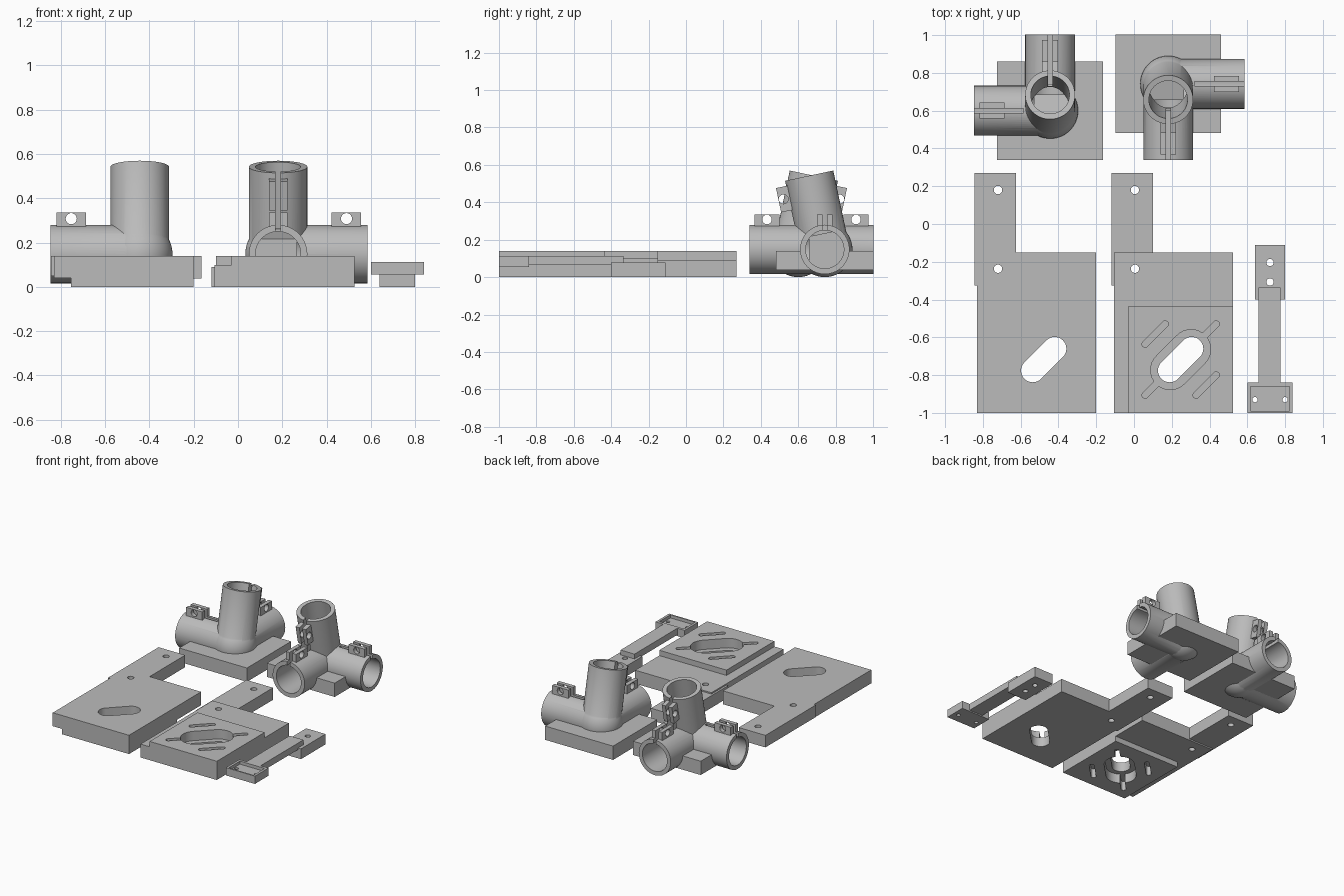
import bpy, bmesh, math
from mathutils import Matrix, Vector

old = bpy.data.objects.get("Cube")
if old:
    bpy.data.objects.remove(old, do_unlink=True)

grey = bpy.data.materials.new("light_grey")
grey.use_nodes = True
COLOUR = (0.5, 0.5, 0.5, 1)
grey.diffuse_color = COLOUR
grey.node_tree.nodes["Principled BSDF"].inputs["Base Color"].default_value = COLOUR


def finish(bm, name):
    bmesh.ops.recalc_face_normals(bm, faces=bm.faces[:])
    me = bpy.data.meshes.new(name)
    bm.to_mesh(me)
    bm.free()
    me.materials.append(grey)
    ob = bpy.data.objects.new(name, me)
    bpy.context.collection.objects.link(ob)
    return ob


def box(lo, hi, name="block", matrix=Matrix()):
    bm = bmesh.new()
    lo, hi = Vector(lo), Vector(hi)
    place = Matrix.Translation((lo + hi) / 2) @ Matrix.Diagonal((hi - lo).to_4d())
    place[3][3] = 1
    bmesh.ops.create_cube(bm, size=1, matrix=matrix @ place)
    return finish(bm, name)


def rod(a, b, r, matrix=Matrix(), segments=64):
    bm = bmesh.new()
    a, b = Vector(a), Vector(b)
    turn = (b - a).to_track_quat('Z', 'Y').to_matrix().to_4x4()
    bmesh.ops.create_cone(bm, cap_ends=True, segments=segments, radius1=r, radius2=r,
                          depth=(b - a).length,
                          matrix=matrix @ Matrix.Translation((a + b) / 2) @ turn)
    return finish(bm, "rod")


def slot(cx, cy, half, r, z0, z1):
    """Rounded slot prism lying along the diagonal."""
    bm = bmesh.new()
    n = 16
    verts = []
    for end in (1, -1):
        for i in range(n + 1):
            t = -math.pi / 4 + math.pi * i / n + (0 if end > 0 else math.pi)
            verts.append(bm.verts.new((cx + end * half + r * math.cos(t),
                                       cy + end * half + r * math.sin(t), z0)))
    face = bm.faces.new(verts)
    top = bmesh.ops.extrude_face_region(bm, geom=[face])["geom"]
    bmesh.ops.translate(bm, vec=(0, 0, z1 - z0),
                        verts=[v for v in top if isinstance(v, bmesh.types.BMVert)])
    return finish(bm, "slot")


def combine(target, operation, others):
    for other in others:
        mod = target.modifiers.new("bool", 'BOOLEAN')
        mod.operation, mod.solver, mod.object = operation, 'EXACT', other
        bpy.context.view_layer.update()
        dg = bpy.context.evaluated_depsgraph_get()
        me = bpy.data.meshes.new_from_object(target.evaluated_get(dg))
        target.modifiers.clear()
        target.data = me
        bpy.data.objects.remove(other, do_unlink=True)


def smooth(ob):
    bpy.ops.object.select_all(action='DESELECT')
    ob.select_set(True)
    bpy.context.view_layer.objects.active = ob
    bpy.ops.object.shade_smooth_by_angle(angle=math.radians(30))


# Motor plates: stepped plate, arm, oval counterbore and four diagonal slots
def motor_plate(name):
    plate = box((-.105, -1, 0), (.525, -.15, .10), name)
    combine(plate, 'UNION', [box((-.03, -1, 0), (.525, -.435, .14)),
                             box((-.12, -.325, 0), (.10, .27, .09))])
    cx, cy = .247, -.718
    cuts = [slot(cx, cy, .058, .062, -.1, .3), slot(cx, cy, .055, .104, .07, .3)]
    cuts += [slot(cx + sx * .135, cy + sy * .135, .053, .017, .07, .3)
             for sx in (-1, 1) for sy in (-1, 1)]
    cuts += [rod((.005, y, -.1), (.005, y, .3), .022, segments=32) for y in (.18, -.237)]
    combine(plate, 'DIFFERENCE', cuts)
    return plate


motor_plate_upright = motor_plate("motor_plate_upright")
smooth(motor_plate_upright)
motor_plate_flipped = motor_plate("motor_plate_flipped")
motor_plate_flipped.data.transform(Matrix.Translation((-.725, 0, .14)) @ Matrix.Diagonal((1, 1, -1, 1)))
motor_plate_flipped.data.flip_normals()
smooth(motor_plate_flipped)

# Strap bracket: shallow tray, thin strap and end block
bracket = box((.60, -1, .055), (.84, -.84, .113), "strap_bracket")
combine(bracket, 'UNION', [box((.66, -.86, .064), (.775, -.335, .113)),
                           box((.64, -.40, 0), (.80, -.11, .077))])
combine(bracket, 'DIFFERENCE',
        [box((.618, -.99, .09), (.822, -.86, .2))] +
        [rod((x, y, -.1), (x, y, .3), r, segments=32) for x, y, r in
         ((.64, -.93, .014), (.80, -.93, .014), (.72, -.204, .019), (.72, -.307, .019))])
smooth(bracket)


# Three-way tube connectors: each arm points along local +x, with its clamp on local +z
R, BORE, LENGTH = .132, .102, .403
tilt = math.radians(12)
ARMS = [Matrix(),
        Matrix.Rotation(-math.pi / 2, 4, 'Z'),
        Matrix.Rotation(-math.pi / 2, 4, 'Z') @ Matrix.Rotation(-(math.pi / 2 - tilt), 4, 'Y')]
# The leaning arm carries its clamp on the front side
ARMS[2] = ARMS[2] @ Matrix.Rotation(math.pi, 4, 'X')


def connector(name, x, y, spin):
    bm = bmesh.new()
    bmesh.ops.create_uvsphere(bm, u_segments=64, v_segments=32, radius=.148)
    body = finish(bm, name)
    adds, cuts = [box((-.28, -.26, -.111), (.28, .26, -.008))], []
    for m in ARMS:
        adds.append(rod((0, 0, 0), (LENGTH, 0, 0), R, m))
        adds.append(box((.242, -.042, .115), (.375, .042, .187), matrix=m))
        cuts.append(rod((.085, 0, 0), (LENGTH + .05, 0, 0), BORE, m))
        cuts.append(box((.14, -.012, .05), (LENGTH + .05, .012, .25), matrix=m))
        cuts.append(rod((.309, -.08, .16), (.309, .08, .16), .025, m, 32))
    combine(body, 'UNION', adds)
    combine(body, 'DIFFERENCE', cuts)
    body.data.transform(Matrix.Translation((x, y, .148)) @ Matrix.Rotation(spin, 4, 'Z'))
    smooth(body)


connector("tube_connector_left", .181, .742, 0)
connector("tube_connector_right", -.444, .60, math.pi)
